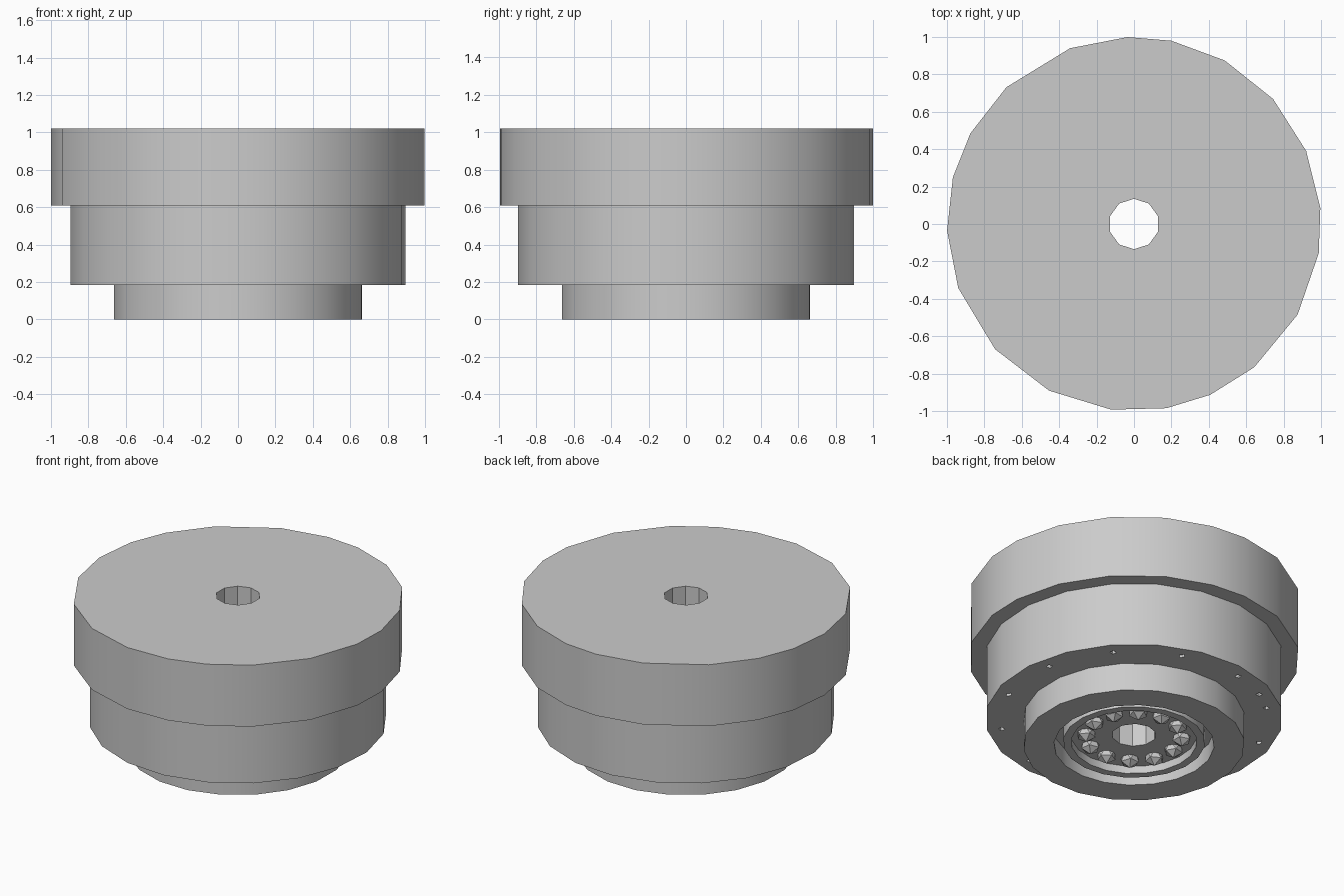
import bpy, bmesh
from math import cos, sin, radians
from mathutils import Matrix, Vector

if "Cube" in bpy.data.objects:
    bpy.data.objects.remove(bpy.data.objects["Cube"], do_unlink=True)

# Single flat colour
grey = bpy.data.materials.new("light_grey")
grey.use_nodes = True
colour = (0.6, 0.6, 0.6, 1)
grey.diffuse_color = colour
grey.node_tree.nodes["Principled BSDF"].inputs["Base Color"].default_value = colour


def even(sides, start=0):
    return [start + 360 * i / sides for i in range(sides)]


def add_prism(bm, angles, radius, z0, z1, centre=(0, 0)):
    """Closed prism with one corner at each angle."""
    rings = [[bm.verts.new((centre[0] + radius * cos(radians(a)),
                            centre[1] + radius * sin(radians(a)), z))
              for a in angles] for z in (z0, z1)]
    low, high = rings
    bm.faces.new(low[::-1])
    bm.faces.new(high)
    n = len(angles)
    for i in range(n):
        j = (i + 1) % n
        bm.faces.new((low[i], low[j], high[j], high[i]))


def finish(name, bm):
    bmesh.ops.recalc_face_normals(bm, faces=bm.faces)
    mesh = bpy.data.meshes.new(name)
    bm.to_mesh(mesh)
    bm.free()
    mesh.materials.append(grey)
    obj = bpy.data.objects.new(name, mesh)
    bpy.context.collection.objects.link(obj)
    return obj


def prism(name, *args):
    bm = bmesh.new()
    add_prism(bm, *args)
    return finish(name, bm)


def select(obj):
    bpy.ops.object.select_all(action='DESELECT')
    obj.select_set(True)
    bpy.context.view_layer.objects.active = obj


def cut(obj, cutter):
    select(obj)
    mod = obj.modifiers.new("cut", 'BOOLEAN')
    mod.operation = 'DIFFERENCE'
    mod.solver = 'EXACT'
    mod.object = cutter
    bpy.ops.object.modifier_apply(modifier=mod.name)


# Stepped body; the wide drum has slightly uneven sides
rim = [5, 23, 42, 61, 78.5, 92, 110, 133, 151, 165.5, 182, 200,
       222, 243, 263, 280, 294, 310, 331, 351]
upper_drum = prism("upper_drum", rim, 1.0, 0.61, 1.02)
lower_drum = prism("lower_drum", even(20, 5), 0.9, 0.185, 0.612)
hub = prism("hub", even(20, 8), 0.67, 0, 0.187)

# Bearing set into the hub
bearing_ring = prism("bearing_ring", even(20, 4), 0.43, 0.02, 0.12)
bearing_floor = prism("bearing_floor", even(20, 4), 0.4, 0.07, 0.187)

# Cutters
bore = prism("bore_cutter", even(10, 18), 0.135, -0.5, 1.5)
recess = prism("recess_cutter", even(20), 0.485, -0.1, 0.11)
race = prism("race_cutter", even(20, 4), 0.38, -0.1, 0.3)
bm = bmesh.new()
for a in even(12, 11) + [119]:
    spot = (0.81 * cos(radians(a)), 0.81 * sin(radians(a)))
    add_prism(bm, even(4, a + 20), 0.021, 0.1, 0.28, spot)
screw_holes = finish("screw_hole_cutter", bm)

cut(hub, recess)
cut(bearing_ring, race)
cut(lower_drum, screw_holes)
for part in (upper_drum, lower_drum, hub, bearing_floor):
    cut(part, bore)
for cutter in (bore, recess, race, screw_holes):
    bpy.data.objects.remove(cutter, do_unlink=True)

# Smooth walls with crisp rims
for part in (upper_drum, lower_drum, hub, bearing_ring, bearing_floor):
    select(part)
    bpy.ops.object.shade_smooth_by_angle(angle=radians(32))

# Faceted bearing balls
bm = bmesh.new()
for a in even(12, 25):
    place = Vector((0.29 * cos(radians(a)), 0.29 * sin(radians(a)), 0.07))
    turn = Matrix.Rotation(radians(a), 4, 'Z')
    bmesh.ops.create_icosphere(bm, subdivisions=1, radius=0.062,
                               matrix=Matrix.Translation(place) @ turn)
finish("bearing_balls", bm)
